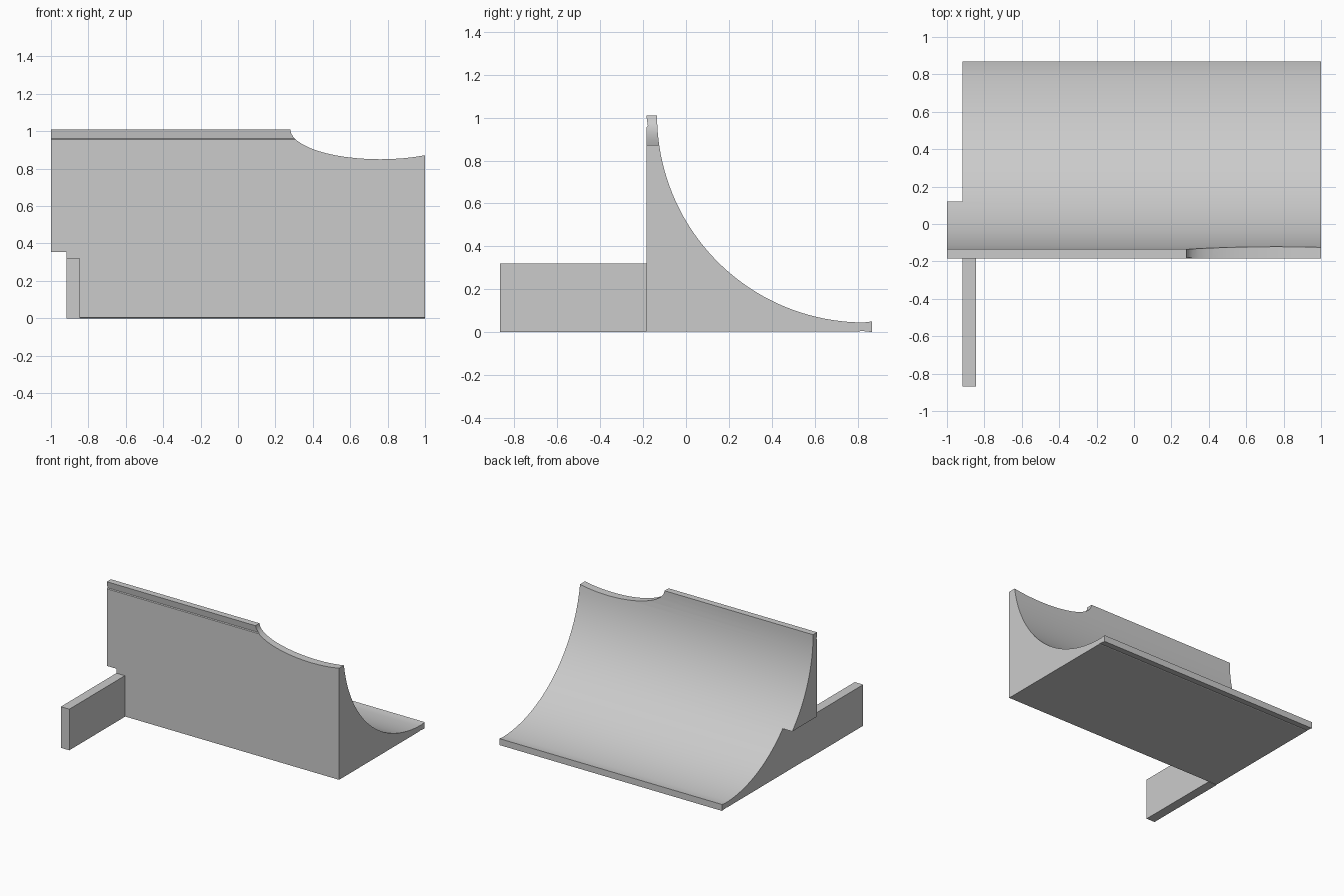
import bpy, bmesh, math

cube = bpy.data.objects.get("Cube")
if cube:
    bpy.data.objects.remove(cube, do_unlink=True)

grey = bpy.data.materials.new("plain_grey")
grey.use_nodes = True
colour = (0.6, 0.6, 0.6, 1)
grey.diffuse_color = colour
grey.node_tree.nodes["Principled BSDF"].inputs["Base Color"].default_value = colour


def prism(name, outline, start, end):
    """Extrude a closed outline of 3D points from start to end offset."""
    bm = bmesh.new()
    face = bm.faces.new([bm.verts.new([p[i] + start[i] for i in range(3)]) for p in outline])
    new = bmesh.ops.extrude_face_region(bm, geom=[face])["geom"]
    bmesh.ops.translate(bm, verts=[v for v in new if isinstance(v, bmesh.types.BMVert)],
                        vec=[end[i] - start[i] for i in range(3)])
    bmesh.ops.recalc_face_normals(bm, faces=bm.faces)
    mesh = bpy.data.meshes.new(name)
    bm.to_mesh(mesh)
    bm.free()
    mesh.materials.append(grey)
    obj = bpy.data.objects.new(name, mesh)
    bpy.context.collection.objects.link(obj)
    return obj


def box(name, low, high):
    (x0, y0, z0), (x1, y1, z1) = low, high
    base = [(x0, y0, z0), (x1, y0, z0), (x1, y1, z0), (x0, y1, z0)]
    return prism(name, base, (0, 0, 0), (0, 0, z1 - z0))


def cut(target, cutter):
    mod = target.modifiers.new("cut", "BOOLEAN")
    mod.operation, mod.solver, mod.object = "DIFFERENCE", "EXACT", cutter
    bpy.context.view_layer.objects.active = target
    bpy.ops.object.modifier_apply(modifier=mod.name)
    bpy.data.objects.remove(cutter, do_unlink=True)


# Curved ramp: quarter-circle hollow with a lip along the top and the bottom
radius, centre_y, top = 0.965, 0.83, 1.01
front, back = -0.185, 0.868
profile = [(front, top), (front + 0.007, 0.96), (front, 0.955), (front, 0.003),
           (0.81, 0.003), (0.815, 0.006), (back, 0), (back, 0.05)]
steps = 40
for i in range(steps + 1):
    a = math.pi / 2 * (1 - i / steps)
    profile.append((centre_y - radius * math.cos(a), top - radius * math.sin(a)))
ramp = prism("ramp", [(0, y, z) for y, z in profile], (-1, 0, 0), (1, 0, 0))

# Notch under the overhanging end
cut(ramp, box("notch_cutter", (-1.2, -1, -0.2), (-0.918, 1, 0.355)))

# Shallow elliptical scoop in the top edge
scoop = []
for i in range(25):
    a = math.pi * i / 24
    scoop.append((0.76 - 0.48 * math.cos(a), 0, top - 0.16 * math.sin(a)))
scoop += [(1.24, 0, 1.3), (0.28, 0, 1.3)]
cut(ramp, prism("scoop_cutter", scoop, (0, -0.5, 0), (0, 0.3, 0)))

# Side rail standing out from the front wall
rail = box("side_rail", (-0.918, -0.868, 0), (-0.845, front + 0.002, 0.32))

# Smooth shading on the curves only
bpy.ops.object.select_all(action="DESELECT")
ramp.select_set(True)
bpy.context.view_layer.objects.active = ramp
bpy.ops.object.shade_smooth_by_angle(angle=math.radians(25))
